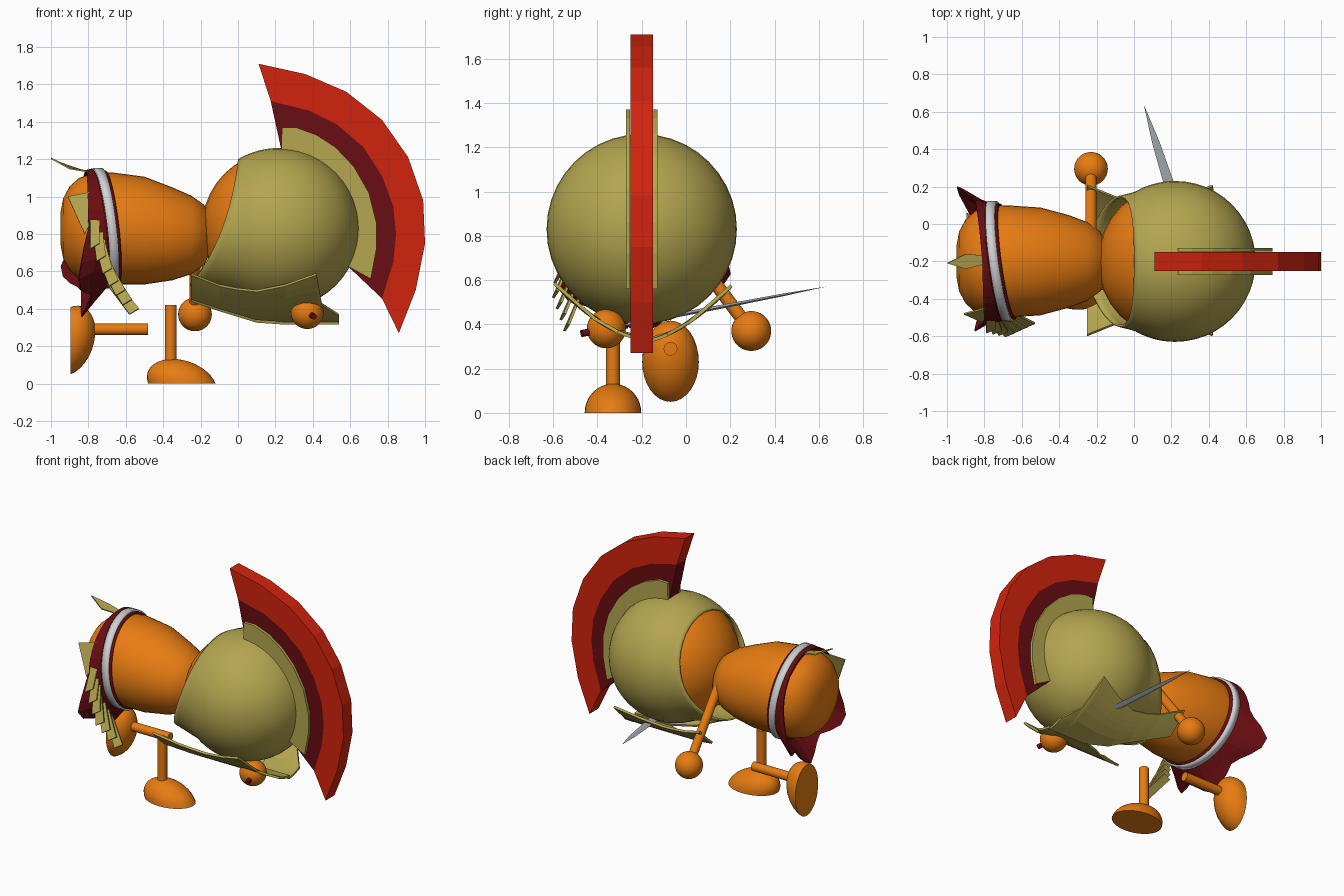
import bpy, bmesh, math
from mathutils import Vector, Matrix

cube = bpy.data.objects.get("Cube")
if cube:
    bpy.data.objects.remove(cube)

CY, CZ = -0.2, 0.83  # long axis of the figure runs along x


def material(name, *rgb):
    m = bpy.data.materials.new(name)
    m.use_nodes = True
    m.diffuse_color = (*rgb, 1)
    m.node_tree.nodes["Principled BSDF"].inputs["Base Color"].default_value = (*rgb, 1)
    return m


SKIN = material("orange skin", 0.8, 0.2, 0.006)
BRASS = material("brass", 0.46, 0.38, 0.08)
RED = material("crest red", 0.65, 0.017, 0.004)
DARK = material("dark red", 0.14, 0.004, 0.006)
WHITE = material("belt white", 0.65, 0.65, 0.67)
STEEL = material("blade steel", 0.45, 0.49, 0.51)


def build(name, bm, mat, smooth=True, thick=0, offset=-1):
    bmesh.ops.remove_doubles(bm, verts=bm.verts, dist=0.0001)
    bmesh.ops.recalc_face_normals(bm, faces=bm.faces)
    me = bpy.data.meshes.new(name)
    bm.to_mesh(me)
    bm.free()
    me.materials.append(mat)
    ob = bpy.data.objects.new(name, me)
    bpy.context.collection.objects.link(ob)
    if thick:
        mod = ob.modifiers.new("thickness", 'SOLIDIFY')
        mod.thickness, mod.offset = thick, offset
    if smooth:
        bpy.ops.object.select_all(action='DESELECT')
        ob.select_set(True)
        bpy.context.view_layer.objects.active = ob
        bpy.ops.object.shade_smooth_by_angle(angle=math.radians(35))
    return ob


def grid(name, rows, mat, closed=False, **kw):
    """Skin a list of equally long point rows."""
    bm = bmesh.new()
    vs = [[bm.verts.new(p) for p in row] for row in rows]
    n = len(rows[0])
    for a, b in zip(vs, vs[1:]):
        for j in range(n if closed else n - 1):
            k = (j + 1) % n
            bm.faces.new((a[j], a[k], b[k], b[j]))
    return build(name, bm, mat, **kw)


def ball(name, centre, r, mat):
    bm = bmesh.new()
    bmesh.ops.create_uvsphere(bm, u_segments=32, v_segments=20, radius=r,
                              matrix=Matrix.Translation(centre))
    return build(name, bm, mat)


def rod(name, a, b, r, mat):
    a, b = Vector(a), Vector(b)
    d = b - a
    bm = bmesh.new()
    rot = d.to_track_quat('Z', 'Y').to_matrix().to_4x4()
    bmesh.ops.create_cone(bm, cap_ends=True, segments=20, radius1=r, radius2=r,
                          depth=d.length, matrix=Matrix.Translation((a + b) / 2) @ rot)
    return build(name, bm, mat)


def plate(name, pts, mat, thick=0.008):
    bm = bmesh.new()
    bm.faces.new([bm.verts.new(p) for p in pts])
    return build(name, bm, mat, smooth=False, thick=thick, offset=0)


def around(x, r, angle, dz=0):
    """Point at an angle around the long axis, measured from below toward +y."""
    return (x, CY + r * math.sin(angle), CZ + dz - r * math.cos(angle))


def lerp_keys(keys, t):
    for a, b in zip(keys, keys[1:]):
        if t <= b[0]:
            f = (t - a[0]) / (b[0] - a[0])
            return [p + (q - p) * f for p, q in zip(a[1:], b[1:])]
    return keys[-1][1:]


ANG = [math.tau * i / 40 for i in range(40)]

# Pear shaped body
profile = [(-.95, .001), (-.95, .08), (-.935, .16), (-.9, .225), (-.85, .27), (-.78, .293),
           (-.68, .3), (-.5, .288), (-.35, .248), (-.25, .21), (-.18, .16), (-.145, .09), (-.14, .001)]
grid("body", [[around(x, r, a, -.035 * min(1, max(0, (x + .6) / .3))) for a in ANG]
              for x, r in profile], SKIN, closed=True)

# Head and helmet shell with a slanted opening
HX, HR = .22, .43
ball("head", (HX, CY, CZ), .414, SKIN)


def helmet_point(i, a):
    if i <= 12:
        t = max(.002, i / 12 * math.pi / 2)
        return around(HX + HR * math.cos(t), HR * math.sin(t), a)
    c = -math.cos(a)
    edge = -.085 + .13 * c - .045 * c * c
    x = HX + (edge - HX) * (i - 12) / 10
    r = math.sqrt(HR ** 2 - (x - HX) ** 2) if x > 0 else .37 + .24 * x
    return around(x, r, a)


grid("helmet", [[helmet_point(i, a) for a in ANG] for i in range(23)], BRASS,
     closed=True, thick=.012)

# Visor: mirrored cheek plates below the face, given as x, low z, high z
visor = [(-.25, .45, .58), (-.1, .40, .52), (0, .37, .50), (.1, .34, .49), (.25, .33, .52),
         (.42, .33, .58), (.45, .33, .42), (.54, .33, .36)]
for side, label in ((-1, "right"), (1, "left")):
    rows = []
    for x, lo, hi in visor:
        zs = [lo + (hi - lo) * k / 6 for k in range(7)]
        rows.append([(x, CY + side * .4 * ((z - .33) / .25) ** .6, z) for z in zs])
    grid(label + "_visor", rows, BRASS, smooth=False, thick=.015)

# Crest: two coloured bands and a brass holder on each side
outer = [(.11, 1.71), (.36, 1.655), (.58, 1.56), (.77, 1.41), (.91, 1.21), (.99, .98),
         (1, .75), (.95, .5), (.86, .27)]
middle = [(.175, 1.51), (.38, 1.46), (.53, 1.385), (.67, 1.265), (.77, 1.11), (.83, .95),
          (.845, .8), (.83, .65), (.77, .455)]
base = [(.235, 1.37), (.31, 1.37), (.42, 1.33), (.52, 1.265), (.62, 1.16), (.7, 1.02),
        (.74, .86), (.74, .72), (.71, .56)]


def inward(p, r):
    d = (Vector(p) - Vector((HX, CZ))).normalized() * r
    return (HX + d.x, CZ + d.y)


def band(name, inner, rim, y, thick, mat):
    grid(name, [[(x, y, z) for x, z in line] for line in (inner, rim)], mat,
         smooth=False, thick=thick, offset=0)


band("crest_plume", middle, outer, CY, .1, RED)
band("crest_root", [inward(p, .42) for p in base], middle, CY, .1, DARK)
for side, label in ((-1, "right"), (1, "left")):
    band(label + "_crest_holder", [inward(p, .41) for p in base], base, CY + side * .062, .02, BRASS)

# Belt, backing cloth and flared loincloth


def belt_row(shift, r):
    row = []
    for a in ANG:
        x, y, z = around(0, r, a)
        row.append((-.715 + shift - .11 * (z - CZ) - .13 * (y - CY), y, z))
    return row


grid("belt_backing", [belt_row(s, .31) for s in (-.05, .04)], DARK, closed=True, thick=.02)
grid("belt", [belt_row(s, .322) for s in (-.025, .025)], WHITE, closed=True, thick=.02)

# Hem keys: angle in degrees, x, radius
hem_keys = [(-180, -.81, .305), (-90, -.8, .315), (-70, -.83, .36), (-50, -.86, .48),
            (-25, -.78, .38), (0, -.84, .47), (30, -.84, .36), (60, -.96, .46),
            (85, -.86, .33), (180, -.81, .305)]
top = belt_row(-.03, .312)
hem, mid = [], []
for a, p in zip(ANG, top):
    deg = (math.degrees(a) + 180) % 360 - 180
    x, r = lerp_keys(hem_keys, deg)
    q = around(x, r, a)
    hem.append(q)
    mid.append(tuple((u + v) / 2 for u, v in zip(p, q)))
grid("loincloth", [top, mid, hem], DARK, closed=True, smooth=False, thick=.008, offset=1)

# Brass skirt strips fanned along the right hip
strip_path = [(0, -.77, -.51, .88), (.5, -.73, -.53, .68), (1, -.68, -.48, .53)]
for i in range(7):
    x, y, z = lerp_keys(strip_path, i / 6)
    dx = -.03 + .02 * i
    plate("skirt_strip_%d" % (i + 1),
          [(x - .02, y, z), (x + .03, y + .01, z + .02), (x + dx + .06, y - .05, z - .13),
           (x + dx + .01, y - .07, z - .16)], BRASS, .012)
plate("hip_point", [(-.91, -.48, 1.0), (-.76, -.44, 1.03), (-.75, -.49, .93), (-.82, -.52, .8)], BRASS)
plate("back_point", [(-.78, -.17, 1.13), (-.9, -.16, 1.155), (-1, -.21, 1.205), (-.9, -.24, 1.15),
                     (-.78, -.21, 1.13)], BRASS)

# Arms and hands
HAND_R, HAND_L = Vector((.37, -.36, .38)), Vector((-.23, .295, .37))
rod("left_arm", HAND_L, (-.23, -.09, .88), .03, SKIN)
rod("right_arm", HAND_R, (-.2, -.32, .6), .03, SKIN)
ball("left_hand", HAND_L, .09, SKIN)
ball("right_hand", HAND_R, .088, SKIN)

# Sword held in the right hand
TIP = Vector((.055, .63, .57))
along = (TIP - HAND_R).normalized()
across = along.cross(Vector((0, 0, 1))).normalized()
up = across.cross(along)
rod("sword_grip", HAND_R - along * .12, HAND_R + along * .1, .016, DARK)
blade_rows = []
for s, w in ((.08, .032), (.5, .03), (.8, .02), (1, .001)):
    c = HAND_R.lerp(TIP, s)
    blade_rows.append([c + across * w, c + up * w * .3, c - across * w, c - up * w * .3])
grid("sword_blade", blade_rows, STEEL, closed=True, smooth=False)


# Feet: flat soled domes with the peak shifted to the heel; legs float free
def foot(name, matrix):
    bm = bmesh.new()
    bmesh.ops.create_uvsphere(bm, u_segments=32, v_segments=20, radius=1)
    bmesh.ops.bisect_plane(bm, geom=bm.verts[:] + bm.edges[:] + bm.faces[:], dist=.0001,
                           plane_co=(0, 0, 0), plane_no=(0, 0, -1), clear_outer=True)
    bmesh.ops.holes_fill(bm, edges=[e for e in bm.edges if e.is_boundary])
    for v in bm.verts:
        v.co = (v.co.x * .18 - v.co.z * .05, v.co.y * .128, v.co.z * .132)
    bm.transform(matrix)
    return build(name, bm, SKIN)


foot("right_foot", Matrix.Translation((-.3, -.33, 0)))
foot("left_foot", Matrix.Translation((-.895, -.07, .23)) @ Matrix.Rotation(math.pi / 2, 4, 'Y'))
rod("right_leg", (-.36, -.33, .08), (-.36, -.33, .42), .031, SKIN)
rod("left_leg", (-.82, -.07, .29), (-.48, -.07, .29), .031, SKIN)
